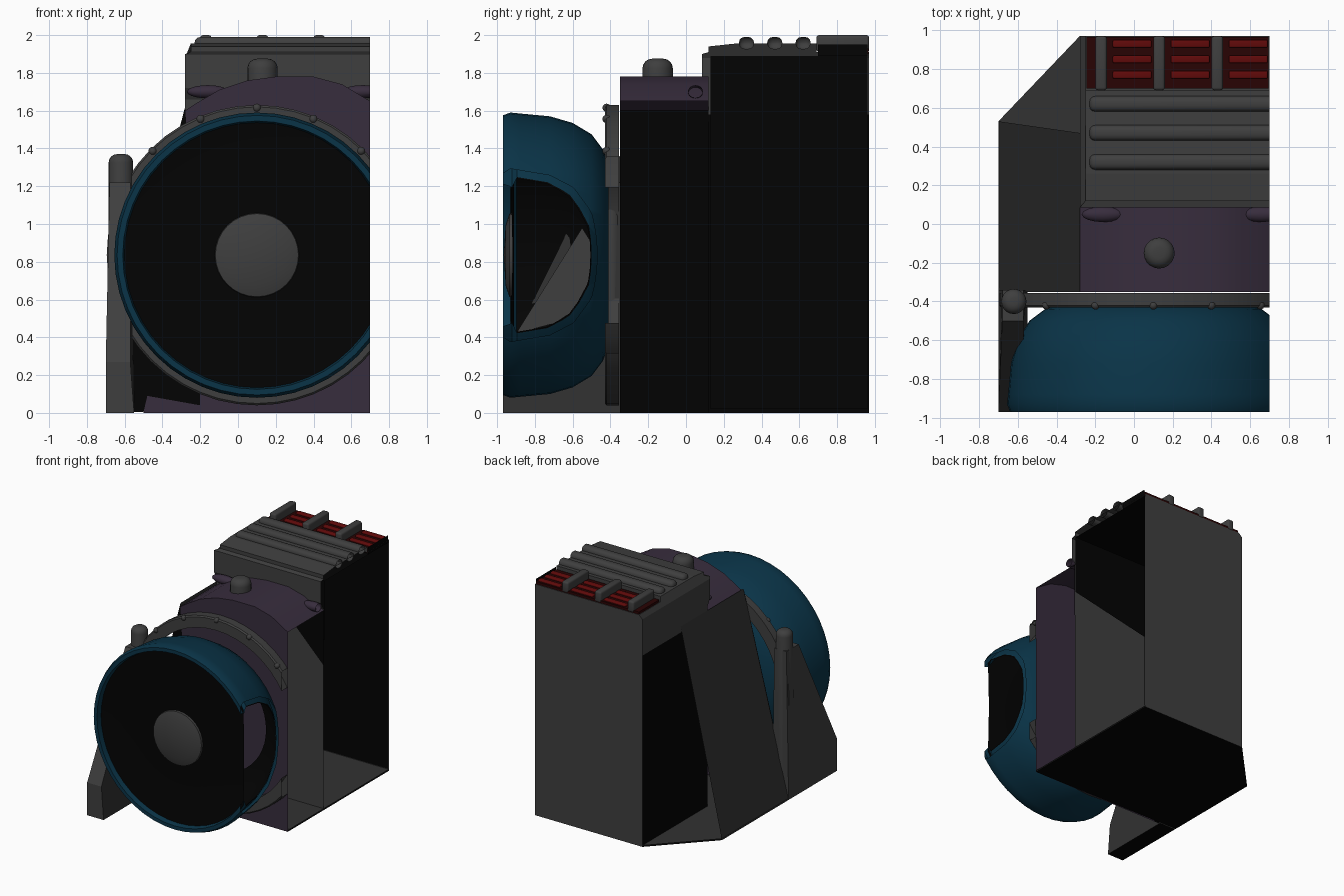
import bpy, bmesh, math
from mathutils import Vector, Matrix

cube = bpy.data.objects.get("Cube")
if cube:
    bpy.data.objects.remove(cube, do_unlink=True)

CUT = 0.7                      # everything ends at this plane on the left
CX, CZ = 0.1, 0.835            # intake axis


def material(name, r, g, b):
    m = bpy.data.materials.new(name)
    m.use_nodes = True
    m.diffuse_color = (r, g, b, 1)
    bsdf = next(n for n in m.node_tree.nodes if n.type == 'BSDF_PRINCIPLED')
    bsdf.inputs["Base Color"].default_value = (r, g, b, 1)
    bsdf.inputs["Roughness"].default_value = 0.8
    return m


GREY = material("grey metal", .049, .049, .049)
DARK = material("dark grey metal", .032, .032, .032)
BLACK = material("black lining", .001, .001, .001)
BLUE = material("blue cowl", .003, .034, .064)
PURPLE = material("purple casing", .039, .026, .047)
RED = material("red glow", .12, .003, .003)
DARKRED = material("dark red", .022, .001, .001)


def cut(bm, co, no, clear=False):
    bmesh.ops.bisect_plane(bm, geom=bm.verts[:] + bm.edges[:] + bm.faces[:],
                           plane_co=co, plane_no=no, clear_outer=clear)


def finish(name, bm, mats, smooth=True):
    cut(bm, (CUT, 0, 0), (1, 0, 0), clear=True)
    me = bpy.data.meshes.new(name)
    bm.to_mesh(me)
    bm.free()
    for m in mats:
        me.materials.append(m)
    ob = bpy.data.objects.new(name, me)
    bpy.context.collection.objects.link(ob)
    if smooth and len(me.polygons):
        bpy.ops.object.select_all(action='DESELECT')
        ob.select_set(True)
        bpy.context.view_layer.objects.active = ob
        bpy.ops.object.shade_smooth_by_angle(angle=math.radians(35))


def plate(name, points, mat):
    bm = bmesh.new()
    bm.faces.new([bm.verts.new(p) for p in points])
    finish(name, bm, [mat], smooth=False)


def prism(points, offset):
    """Extrude a closed outline by an offset; returns bmesh with outward normals."""
    bm = bmesh.new()
    face = bm.faces.new([bm.verts.new(p) for p in points])
    ext = bmesh.ops.extrude_face_region(bm, geom=[face], use_keep_orig=True)
    moved = [v for v in ext["geom"] if isinstance(v, bmesh.types.BMVert)]
    bmesh.ops.translate(bm, verts=moved, vec=offset)
    bmesh.ops.recalc_face_normals(bm, faces=bm.faces[:])
    bm.normal_update()
    return bm


def drop(bm, test):
    bmesh.ops.delete(bm, geom=[f for f in bm.faces if test(f)], context='FACES')


def lathe(name, profile, mat, closed=False, steps=48):
    """Spin (radius, y) points around the intake axis."""
    bm = bmesh.new()
    vs = [bm.verts.new((CX + r, y, CZ)) for r, y in profile]
    pairs = list(zip(vs, vs[1:])) + ([(vs[-1], vs[0])] if closed else [])
    es = [bm.edges.new(p) for p in pairs]
    bmesh.ops.spin(bm, geom=vs + es, cent=(CX, 0, CZ), axis=(0, 1, 0),
                   angle=2 * math.pi, steps=steps, use_merge=True)
    bmesh.ops.remove_doubles(bm, verts=bm.verts[:], dist=.0005)
    bmesh.ops.recalc_face_normals(bm, faces=bm.faces[:])
    finish(name, bm, [mat])


def box(name, lo, hi, mat, bevel=0.0):
    lo, hi = Vector(lo), Vector(hi)
    bm = bmesh.new()
    bmesh.ops.create_cube(bm, size=1, matrix=Matrix.Translation((lo + hi) / 2)
                          @ Matrix.Diagonal((*(hi - lo), 1)))
    if bevel:
        bmesh.ops.bevel(bm, geom=bm.edges[:], offset=bevel, segments=3,
                        profile=.5, affect='EDGES')
    finish(name, bm, [mat])


def ball(name, centre, size, mat):
    bm = bmesh.new()
    bmesh.ops.create_uvsphere(bm, u_segments=16, v_segments=10, radius=1,
                              matrix=Matrix.Translation(centre) @ Matrix.Diagonal((*size, 1)))
    finish(name, bm, [mat])


def post(name, x, y, z0, z1, r, round_off, mat):
    """Upright round post with a rounded top."""
    bm = bmesh.new()
    bmesh.ops.create_cone(bm, cap_ends=True, segments=20, radius1=r, radius2=r, depth=z1 - z0,
                          matrix=Matrix.Translation((x, y, (z0 + z1) / 2)))
    top = [e for e in bm.edges if all(v.co.z > z1 - .001 for v in e.verts)]
    bmesh.ops.bevel(bm, geom=top, offset=round_off, segments=4, profile=.5, affect='EDGES')
    finish(name, bm, [mat])


# Rear tower, open on the left and below, dark low on its right wall
outline = [(.12, 0), (.12, 1.66), (.085, 1.72), (.085, 1.9), (.12, 1.91), (.12, 1.94), (.26, 1.955),
           (.69, 1.955), (.69, 1.91), (.97, 1.91), (.97, 0)]
bm = prism([(-.28, y, z) for y, z in outline], (1, 0, 0))
drop(bm, lambda f: f.normal.x > .9 or f.normal.z < -.9)
for z in (1.58, 1.88):
    cut(bm, (0, 0, z), (0, 0, 1))
for f in bm.faces:
    f.material_index = int(f.normal.x < -.9 and f.calc_center_median().z < 1.58)
for v in bm.verts:
    if v.co.z > 1.905 and v.co.x < 0:
        v.co.x += .03
finish("rear_tower", bm, [GREY, BLACK], smooth=False)

# Black lining inside the tower: right wall, back wall, roof, upper front
x0, x1, y0, y1, top = -.27, CUT, .13, .962, 1.89
plate("lining_right", [(x0, y0, .02), (x0, y1, .02), (x0, y1, top), (x0, y0, top)], BLACK)
plate("lining_back", [(x0, y1, .02), (x1, y1, .02), (x1, y1, top), (x0, y1, top)], BLACK)
plate("lining_roof", [(x0, y0, top), (x1, y0, top), (x1, y1, top), (x0, y1, top)], BLACK)
plate("lining_front", [(x0, y0, 1.2), (x1, y0, 1.4), (x1, y0, top), (x0, y0, top)], BLACK)
plate("casing_lining", [(.2, .115, 1.65), (x1, .115, 1.65), (x1, .115, 1.2), (.4, .115, 1.5)], BLACK)
plate("vent_end", [(.699, .7, top), (.699, y1, top), (.699, y1, 1.95), (.699, .7, 1.95)], BLACK)

# Floor with a black underside, sloping right wall and its dark front edge
base = [(-.7, -.33), (-.7, .53), (-.28, .97), (CUT, .97), (CUT, -.35)]
plate("floor", [(x, y, .012) for x, y in base], DARK)
plate("underside", [(x, y, 0) for x, y in reversed(base)], BLACK)
plate("sloping_wall", [(-.7, .53, 0), (-.7, -.35, 0), (-.28, -.35, 1.63), (-.28, .47, 1.63)], DARK)
plate("wall_front_edge", [(x, -.355, z) for x, z in
                          [(-.7, .005), (-.5, .005), (-.48, .09), (-.2, .04), (-.2, .35), (-.28, 1.62)]], BLACK)

# Roof ribs, vent bed, bars and glowing slots
for y in (.32, .47, .62):
    box("roof_rib", (-.23, y - .04, 1.925), (.8, y + .04, 1.99), GREY, .03)
box("vent_bed", (-.245, .7, 1.9), (.695, .965, 1.93), DARKRED)
for i in range(3):
    x = -.17 + .3 * i
    box("vent_bar", (x - .03, .69, 1.91), (x + .03, .97, 2), GREY, .015)
    for y in (.77, .85, .93):
        box("vent_slot", (x + .06, y - .02, 1.92), (min(x + .26, .692), y + .02, 1.945), RED, .008)

# Purple casing between intake and tower, open on the left and below
arch = [(.75, 0), (-.5, 0), (-.28, 1.6), (-.22, 1.64), (-.1, 1.71), (.05, 1.76), (.2, 1.78),
        (.4, 1.78), (.55, 1.74), (.75, 1.62)]
bm = prism([(x, -.35, z) for x, z in arch], (0, .47, 0))
drop(bm, lambda f: f.normal.x > .9 or f.normal.z < -.9 or f.normal.y > .9)
for f in bm.faces:
    f.material_index = int(f.normal.x < -.9)
finish("casing", bm, [PURPLE, BLACK])
for x in (-.16, .66):
    ball("casing_lug", (x, .05, 1.7), (.11, .04, .035), PURPLE)
post("roof_knob", .13, -.15, 1.7, 1.875, .08, .05, GREY)

# Intake: cowl with thick wall, lining, fan face, hub and bolted flange
outer = [(.71, -.97), (.74, -.97), (.755, -.93), (.75, -.88), (.735, -.72), (.7, -.6),
         (.64, -.5), (.56, -.44), (.48, -.41)]
inner = [(r - .02, y - .014) for r, y in outer[:2:-1]]
lathe("cowl", outer + inner + [(.7, -.92)], BLUE, closed=True)
lathe("cowl_lining", [(r - .004, y - .004) for r, y in inner], BLACK)
lathe("fan_face", [(.72, -.93), (.5, -.91), (.2, -.92), (0, -.92)], BLACK)
lathe("hub", [(.225, -.91), (.22, -.935), (.16, -.955), (0, -.965)], GREY, steps=32)
lathe("flange", [(.7, -.43), (.785, -.43), (.795, -.42), (.795, -.355), (.7, -.355)], GREY, closed=True)
for i in range(-2, 3):
    a = math.tau * i / 16
    ball("flange_bolt", (CX + .78 * math.sin(a), -.42, CZ + .78 * math.cos(a)), (.022, .022, .022), GREY)
plate("inner_vane", [(-.3, -.55, .98), (-.3, -.45, .82), (-.3, -.6, .5), (-.3, -.9, .42)], GREY)

# Right-hand foot fin with a black sole and dark inner side, and its post
fin = [(-.97, 0), (-.97, .27), (-.5, 1.22), (-.34, 1.22), (-.34, 0)]
bm = prism([(-.7, y, z) for y, z in fin], (.15, 0, 0))
for f in bm.faces:
    f.material_index = 1 if f.normal.z < -.9 else 2 if f.normal.x > .9 else 0
for v in bm.verts:
    if v.co.z > 1:
        v.co.x += .02 if v.co.x < -.6 else -.02
    elif v.co.x > -.6 and v.co.y < -.9 and v.co.z > .1:
        v.co.x -= .02
finish("foot_fin", bm, [GREY, BLACK, DARK], smooth=False)
post("fin_post", -.62, -.4, .02, 1.37, .065, .045, GREY)
